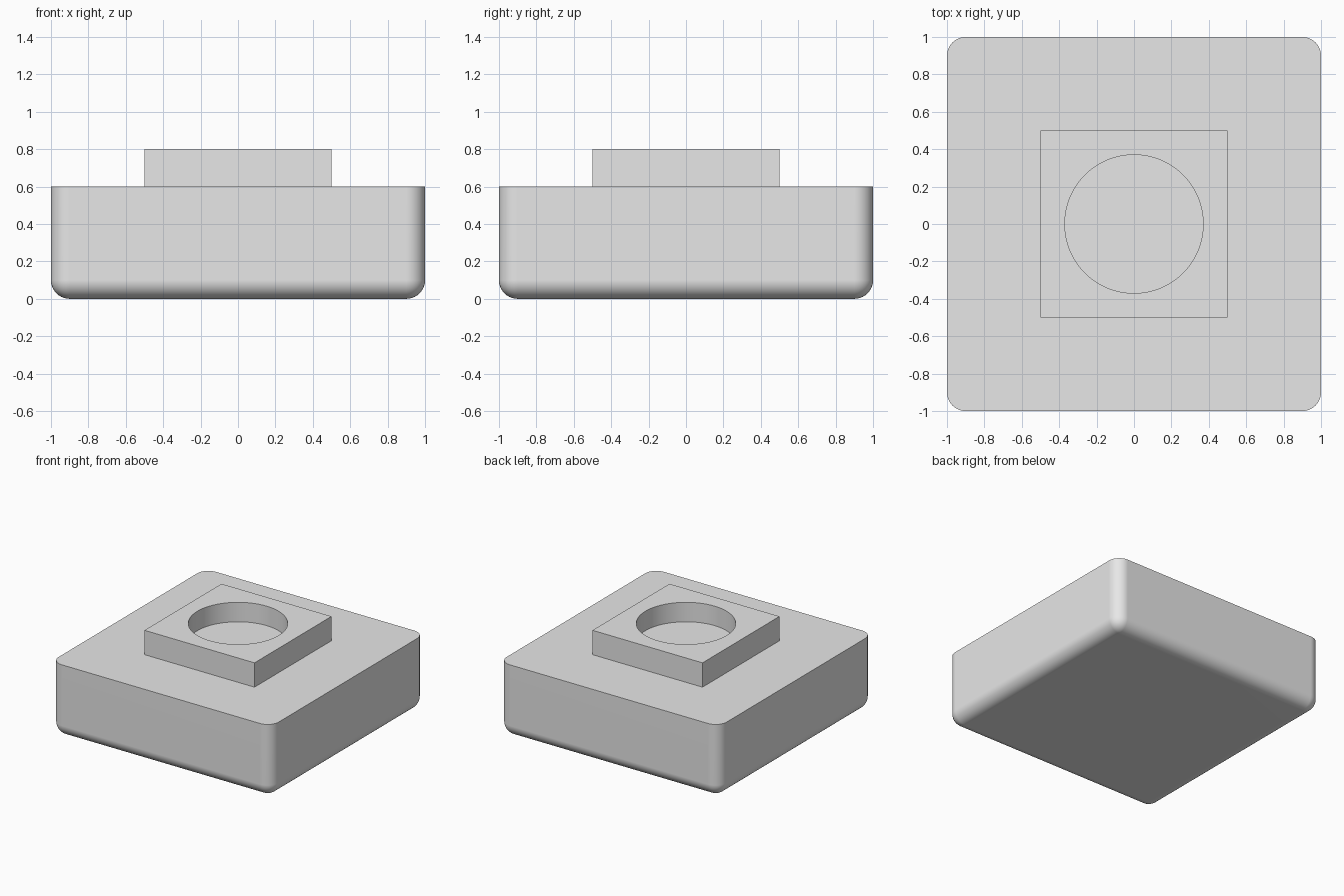
import bpy
import bmesh
import math

cube = bpy.data.objects.get("Cube")
if cube:
    bpy.data.objects.remove(cube, do_unlink=True)

# Single plain colour
grey = bpy.data.materials.new("light_grey")
grey.use_nodes = True
grey.diffuse_color = (0.8, 0.8, 0.8, 1)
grey.node_tree.nodes["Principled BSDF"].inputs["Base Color"].default_value = (0.8, 0.8, 0.8, 1)


def activate(obj):
    bpy.ops.object.select_all(action="DESELECT")
    obj.select_set(True)
    bpy.context.view_layer.objects.active = obj


def box(name, width, bottom, top):
    """Square block between two heights, centred on the z axis."""
    bpy.ops.mesh.primitive_cube_add(size=1, location=(0, 0, (bottom + top) / 2))
    obj = bpy.context.object
    obj.name = name
    obj.scale = (width, width, top - bottom)
    bpy.ops.object.transform_apply(location=True, rotation=False, scale=True)
    obj.data.materials.append(grey)
    return obj


def smooth(obj):
    activate(obj)
    bpy.ops.object.shade_smooth_by_angle(angle=math.radians(35))
    mod = obj.modifiers.new("flat_face_normals", "WEIGHTED_NORMAL")
    mod.keep_sharp = True


# Base: rounded bottom and vertical edges, sharp top rim
base = box("base", 2, 0, 0.6)
bm = bmesh.new()
bm.from_mesh(base.data)
rounded = [e for e in bm.edges if min(v.co.z for v in e.verts) < 0.3]
bmesh.ops.bevel(bm, geom=rounded, offset=0.1, offset_type="OFFSET",
                segments=10, profile=0.5, affect="EDGES")
bm.to_mesh(base.data)
bm.free()
smooth(base)

# Raised square block with a round blind recess
block = box("raised_block", 1, 0.6, 0.8)
bpy.ops.mesh.primitive_cylinder_add(vertices=96, radius=0.37, depth=0.36,
                                    location=(0, 0, 0.64 + 0.18))
cutter = bpy.context.object
cutter.name = "recess_cutter"
cutter.hide_render = True
cutter.data.materials.append(grey)

cut = block.modifiers.new("recess", "BOOLEAN")
cut.operation = "DIFFERENCE"
cut.solver = "EXACT"
cut.object = cutter
activate(block)
bpy.ops.object.modifier_apply(modifier=cut.name)
bpy.data.objects.remove(cutter, do_unlink=True)
smooth(block)
